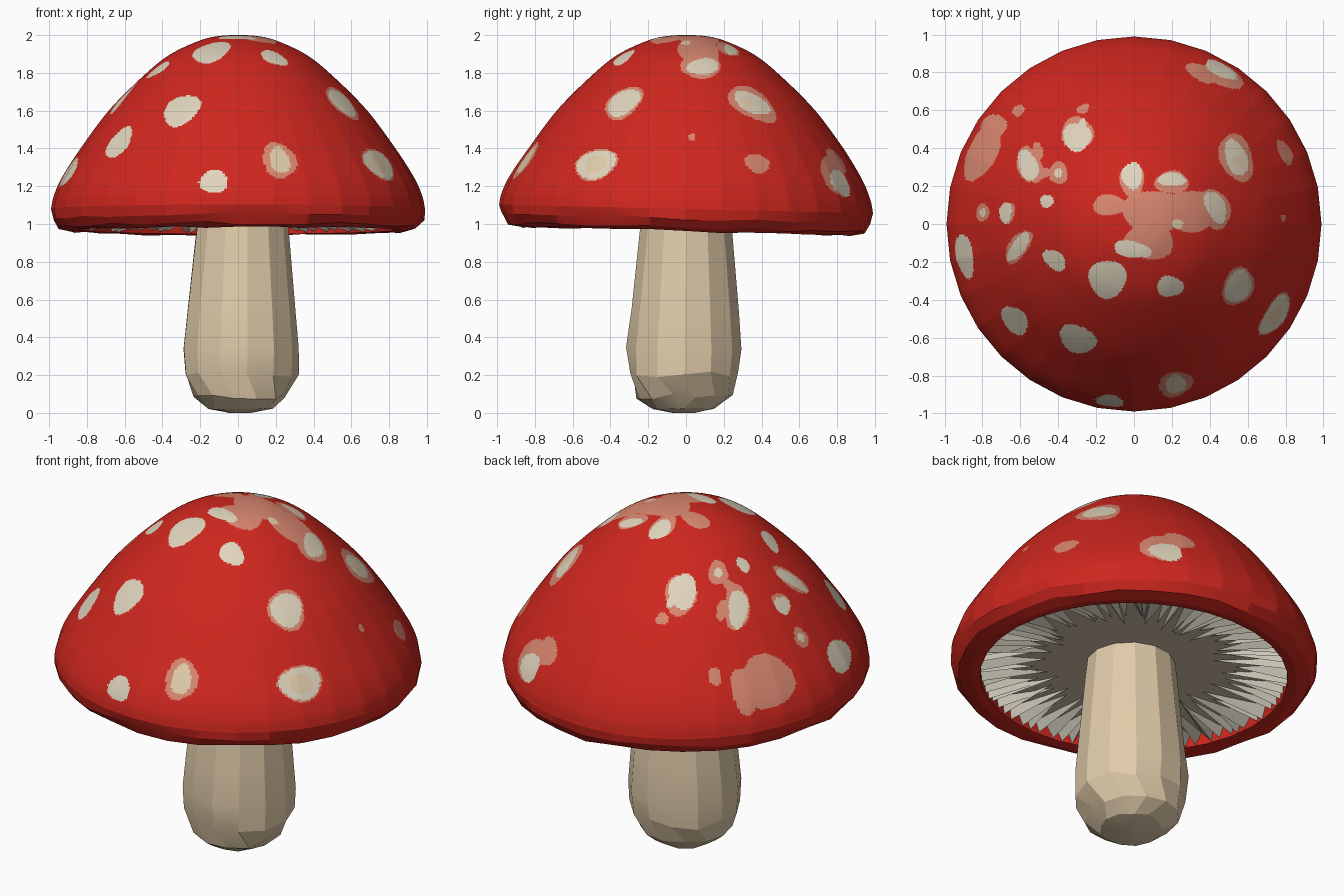
import bpy, math, random
from mathutils import Vector

if "Cube" in bpy.data.objects:
    bpy.data.objects.remove(bpy.data.objects["Cube"])

random.seed(4)
TAU = 2 * math.pi
SIDES, FINE = 32, 416


def material(name, rgb):
    m = bpy.data.materials.new(name)
    m.diffuse_color = (*rgb, 1)
    m.use_nodes = True
    m.node_tree.nodes["Principled BSDF"].inputs["Base Color"].default_value = m.diffuse_color
    return m


RED = material("cap red", (0.62, 0.02, 0.013))
CREAM = material("spot cream", (0.74, 0.66, 0.51))
PINK = material("spot edge pink", (0.69, 0.24, 0.16))
TAN = material("stem tan", (0.75, 0.60, 0.40))
GREY = material("gill grey", (0.60, 0.57, 0.48))
BROWN = material("underside brown", (0.66, 0.54, 0.39))


def build(name, verts, faces, mats, smooth_angle=None):
    me = bpy.data.meshes.new(name)
    me.from_pydata(verts, [], faces)
    for m in mats:
        me.materials.append(m)
    if smooth_angle is not None:
        me.polygons.foreach_set("use_smooth", [True] * len(me.polygons))
        me.set_sharp_from_angle(angle=math.radians(smooth_angle))
    ob = bpy.data.objects.new(name, me)
    bpy.context.collection.objects.link(ob)
    return ob


def tilt(x, y, z):
    # the cap droops slightly towards the back
    k = min(1, max(0, (1.4 - z) / 0.35))
    return (x, y, z - 0.026 * y * k)


def ring_faces(rings, n):
    return [(i * n + j, (i + 1) * n + j, (i + 1) * n + (j + 1) % n, i * n + (j + 1) % n)
            for i in range(rings - 1) for j in range(n)]


# ---- cap: fine smooth dome, slightly faceted towards the rim
CAP = [(0.0, 2.0), (0.1, 1.995), (0.2, 1.972), (0.36, 1.897), (0.5, 1.785), (0.68, 1.605),
       (0.83, 1.405), (0.93, 1.25), (0.975, 1.15), (0.99, 1.08)]


def catmull(pts, spacing):
    p = [Vector((-pts[1][0], pts[1][1]))] + [Vector(q) for q in pts]
    p.append(2 * p[-1] - p[-2])
    out = []
    for i in range(1, len(p) - 2):
        a, b, c, d = p[i - 1:i + 3]
        steps = max(2, round((c - b).length / spacing))
        for s in range(steps):
            t = s / steps
            out.append(0.5 * (2 * b + (c - a) * t + (2 * a - 5 * b + 4 * c - d) * t * t
                              + (3 * b - a - 3 * c + d) * t ** 3))
    return out + [p[-2]]


curve = catmull(CAP, 0.0095)
curve[0] = Vector((0.0005, 2.0))


def cap_height(r):
    for a, b in zip(curve, curve[1:]):
        if a.x <= r <= b.x:
            return a.y + (b.y - a.y) * (r - a.x) / (b.x - a.x)
    return curve[-1].y


verts = []
for r, z in curve:
    fade = max(0, min(1, (r - 0.5) / 0.45))
    for j in range(FINE):
        a = TAU * j / FINE
        f = math.cos(math.pi / SIDES) / math.cos(a % (TAU / SIDES) - math.pi / SIDES)
        rr = r * (1 + (f - 1) * fade)
        verts.append(tilt(rr * math.cos(a), rr * math.sin(a), z))
cap = build("cap", verts, ring_faces(len(curve), FINE), [RED, CREAM, PINK, TAN], 60)

# ---- painted spots: centre x, y, half width, half height, turn in degrees
# (upper spots are measured from above, lower ones along and down the slope)
CREAMS = [(-.14, -.29, .10, .10, 0), (.19, -.33, .07, .055, 0), (-.30, -.61, .10, .11, 15),
          (-.63, -.51, .085, .10, 0), (.55, -.33, .065, .09, -25), (.75, -.48, .12, .09, 0),
          (-.13, -.94, .075, .07, 0), (-.90, -.17, .12, .09, 0),
          (-.42, -.19, .07, .045, -40), (-.61, -.12, .09, .035, 55), (-.01, -.135, .10, .045, -10),
          (.20, .235, .075, .035, 0), (-.01, .255, .055, .07, 0), (.43, .09, .05, .09, 25),
          (.54, .35, .055, .10, 20), (.46, .82, .09, .08, 0), (-.30, .46, .075, .075, 0),
          (-.56, .31, .05, .085, 20), (-.40, .27, .02, .025, 0), (-.46, .12, .035, .035, 0),
          (-.68, .06, .055, .05, 0), (-.80, .06, .02, .03, 0), (-.27, .53, .02, .03, 0)]
PINKS = [(.10, .06, .16, .12, 0), (-.13, .10, .09, .055, 0), (.08, -.09, .13, .10, 0),
         (.30, .07, .15, .11, 0), (.43, .08, .075, .11, 20), (.20, .22, .09, .06, 0),
         (-.01, .23, .065, .09, 0), (.22, -.85, .09, .115, 0), (-.61, -.12, .10, .05, 55),
         (.54, .35, .085, .13, 20), (.55, -.33, .08, .105, -25), (.75, -.48, .13, .10, 0),
         (.48, .79, .11, .12, 0), (.36, .80, .09, .08, 0), (.80, .38, .07, .06, 0),
         (.79, .03, .02, .025, 0), (-.81, .38, .16, .15, 0), (-.75, .51, .08, .13, 0),
         (-.61, .60, .035, .05, 0), (-.27, .61, .035, .035, 0), (-.30, .48, .085, .085, 0),
         (-.55, .31, .065, .10, 20), (-.49, .27, .05, .03, 0), (-.51, .38, .03, .05, 0),
         (-.40, .27, .05, .06, 0), (-.80, .06, .045, .06, 0), (-.67, .06, .06, .06, 0)]
TANS = [(.22, -.85, .055, .085, 0), (.75, -.48, .065, .055, 0), (.56, .33, .03, .05, 20),
        (.23, .0, .03, .025, 0)]


def prepare(spots):
    out = []
    for k, (x, y, w, h, deg) in enumerate(spots):
        r = math.hypot(x, y)
        t = math.radians(deg)
        out.append((Vector(tilt(x, y, cap_height(r))), r, w, h, math.cos(t), math.sin(t), k,
                    (1.3 * max(w, h)) ** 2))
    return out


def inside(p, pr, spots):
    for c, r, w, h, ct, st, k, reach in spots:
        d = p - c
        if r < 0.65:
            u, v = d.x, d.y
        else:
            if d.length_squared > reach:
                continue
            u = (d.y * c.x - d.x * c.y) / r
            v = math.copysign(math.sqrt(max(0, d.length_squared - u * u)), pr - r)
        a, b = (u * ct + v * st) / w, (v * ct - u * st) / h
        q = a * a + b * b
        if q < 1.2 and q < 1 + 0.12 * math.sin(3 * math.atan2(b, a) + 2 * k):
            return True
    return False


LAYERS = [(3, prepare(TANS)), (1, prepare(CREAMS)), (2, prepare(PINKS))]
for f in cap.data.polygons:
    p = f.center
    pr = math.hypot(p.x, p.y)
    for index, spots in LAYERS:
        if inside(p, pr, spots):
            f.material_index = index
            break

# ---- rim: rough flat facets curling under the cap
RIM = [(0.99, 1.08, 0), (0.982, 1.03, 0.012), (0.945, 0.982, 0.01), (0.88, 0.963, 0.006),
       (0.83, 0.968, 0), (0.825, 1.05, 0)]
verts = []
for r, z, jit in RIM:
    for j in range(SIDES):
        a = TAU * j / SIDES
        rr = r + random.uniform(-jit, jit) * 0.6
        verts.append(tilt(rr * math.cos(a), rr * math.sin(a), z + random.uniform(-jit, jit)))
build("cap_rim", verts, ring_faces(len(RIM), SIDES), [RED], 12)

# ---- underside ceiling
verts = [tilt(0.83 * math.cos(TAU * j / SIDES), 0.83 * math.sin(TAU * j / SIDES), 1.045)
         for j in range(SIDES)]
build("underside", verts, [tuple(reversed(range(SIDES)))], [BROWN])

# ---- gills: pointed ridges running inwards from the rim
verts, faces = [], []
GILLS = 76
for g in range(GILLS):
    a0, a1 = TAU * g / GILLS, TAU * (g + 1) / GILLS
    am = a0 + (a1 - a0) * random.uniform(0.1, 0.9)
    tip = random.uniform(0.41, 0.56)
    at = am + random.uniform(-0.08, 0.08)
    n = len(verts)
    for r, a, z in ((tip, at, 1.042), (0.826, a0, 1.04),
                    (0.826, am, random.uniform(0.968, 0.985)), (0.826, a1, 1.04)):
        verts.append(tilt(r * math.cos(a), r * math.sin(a), z))
    faces += [(n, n + 2, n + 1), (n, n + 3, n + 2)]
build("gills", verts, faces, [GREY])

# ---- stem: tapered, with a chipped rounded foot
STEM = [(0.238, 1.05, 0), (0.252, 0.92, 0.004), (0.288, 0.55, 0.005), (0.308, 0.34, 0.008),
        (0.30, 0.2, 0.022), (0.25, 0.085, 0.018), (0.17, 0.025, 0.008), (0.06, 0.0, 0)]
N = 13
verts = []
for i, (r, z, jit) in enumerate(STEM):
    for j in range(N):
        a = TAU * (j + (0.5 if i in (5, 7) else 0)) / N
        rr = r + random.uniform(-jit, jit) * 0.6
        verts.append((0.01 + 0.012 * z + rr * math.cos(a), -0.012 + 0.012 * z + rr * math.sin(a),
                      z + random.uniform(-jit, jit)))
faces = ring_faces(len(STEM), N)
faces.append(tuple(reversed(range((len(STEM) - 1) * N, len(STEM) * N))))
build("stem", verts, faces, [TAN], 16)
